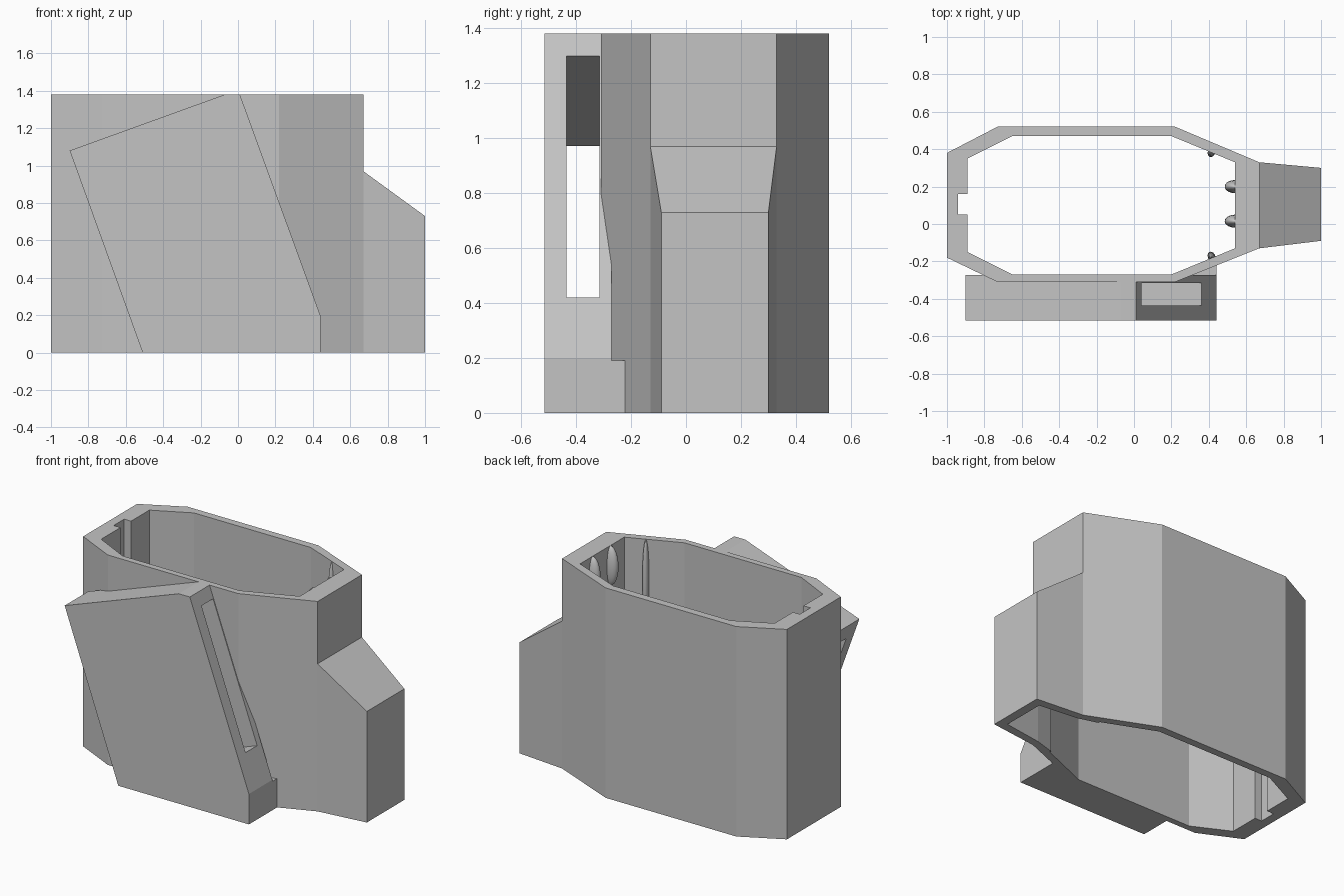
import bpy, bmesh, math
from mathutils import Vector

cube = bpy.data.objects.get("Cube")
if cube:
    bpy.data.objects.remove(cube, do_unlink=True)

GREY = (0.55, 0.55, 0.55, 1)
mat = bpy.data.materials.new("matte grey")
mat.use_nodes = True
mat.diffuse_color = GREY
bsdf = next(n for n in mat.node_tree.nodes if n.type == 'BSDF_PRINCIPLED')
bsdf.inputs["Base Color"].default_value = GREY
HEIGHT = 1.38


def loft(name, rings):
    """Closed solid through equally long rings of points."""
    bm = bmesh.new()
    loops = [[bm.verts.new(p) for p in r] for r in rings]
    n = len(loops[0])
    for a, b in zip(loops, loops[1:]):
        for i in range(n):
            j = (i + 1) % n
            bm.faces.new((a[i], a[j], b[j], b[i]))
    bm.faces.new(loops[0])
    bm.faces.new(loops[-1])
    bmesh.ops.recalc_face_normals(bm, faces=bm.faces)
    mesh = bpy.data.meshes.new(name)
    bm.to_mesh(mesh)
    bm.free()
    ob = bpy.data.objects.new(name, mesh)
    bpy.context.collection.objects.link(ob)
    mesh.materials.append(mat)
    return ob


def upright(name, outline, z0, z1):
    return loft(name, [[(x, y, z) for x, y in outline] for z in (z0, z1)])


def plate(name, outline, y0, y1):
    return loft(name, [[(x, y, z) for x, z in outline] for y in (y0, y1)])


def wedge(name, sections, z0):
    """Loft along x through (x, y low, y high, z top) rectangles."""
    return loft(name, [[(x, a, z0), (x, b, z0), (x, b, t), (x, a, t)]
                       for x, a, b, t in sections])


def combine(ob, other, operation):
    mod = ob.modifiers.new("combine", 'BOOLEAN')
    mod.operation, mod.solver, mod.object = operation, 'EXACT', other
    bpy.context.view_layer.objects.active = ob
    bpy.ops.object.modifier_apply(modifier=mod.name)
    bpy.data.objects.remove(other, do_unlink=True)


# Body: eight-sided sleeve with a tapered nose
body = upright("body_sleeve", [(-1, .38), (-.73, .52), (.22, .52), (.67, .33),
                               (.67, -.13), (.22, -.31), (-.73, -.31), (-1, -.18)], 0, HEIGHT)
nose = wedge("nose", [(.6, -.13, .33, .97), (.67, -.13, .33, .97), (1, -.09, .3, .73)], 0)
combine(body, nose, 'UNION')

# Open cavity, rear key groove and hollow nose
bore = upright("bore", [(-.89, .35), (-.65, .47), (.2, .47), (.54, .33),
                        (.54, -.13), (.2, -.27), (-.65, -.27), (-.89, -.15)], -.1, 1.5)
groove = upright("groove", [(-.94, .05), (-.94, .16), (-.8, .16), (-.8, .05)], -.1, 1.5)
hollow = wedge("nose_hollow", [(.5, -.13, .33, 1.01), (.67, -.08, .28, .89),
                               (.94, -.04, .25, .69)], -.1)
for cutter in (bore, groove, hollow):
    combine(body, cutter, 'DIFFERENCE')

# Slanted side holder with a slot running right through it
holder = plate("side_holder", [(-.51, 0), (-.9, 1.08), (-.07, HEIGHT), (.01, HEIGHT),
                               (.44, .2), (.44, 0)], -.515, -.272)
along = Vector((math.cos(math.radians(20)), math.sin(math.radians(20))))
low, high = Vector((.36, .42)), Vector((.04, 1.3))
slot = plate("slot", [low - 1.6 * along, low + .4 * along,
                      high + .4 * along, high - 1.6 * along], -.435, -.315)
combine(holder, slot, 'DIFFERENCE')

# Foot that fills the gap between holder and sleeve
upright("holder_foot", [(.3, -.3), (.44, -.3), (.44, -.22), (.31, -.272)], 0, .19)


# Retaining bumps inside the mouth
def bump(name, place, size, turn=0):
    bpy.ops.mesh.primitive_uv_sphere_add(segments=20, ring_count=12, radius=1, location=place,
                                         rotation=(0, 0, math.radians(turn)))
    ob = bpy.context.object
    ob.name = name
    ob.scale = size
    ob.data.materials.append(mat)
    bpy.ops.object.shade_smooth()


for i, y in enumerate((.015, .2)):
    bump(f"front_bump_{i + 1}", (.54, y, 1.25), (.055, .035, .13))
for name, y, turn in (("left", .385, -22), ("right", -.175, 22)):
    bump(f"{name}_side_bump", (.415, y, 1.13), (.02, .028, .25), turn)
